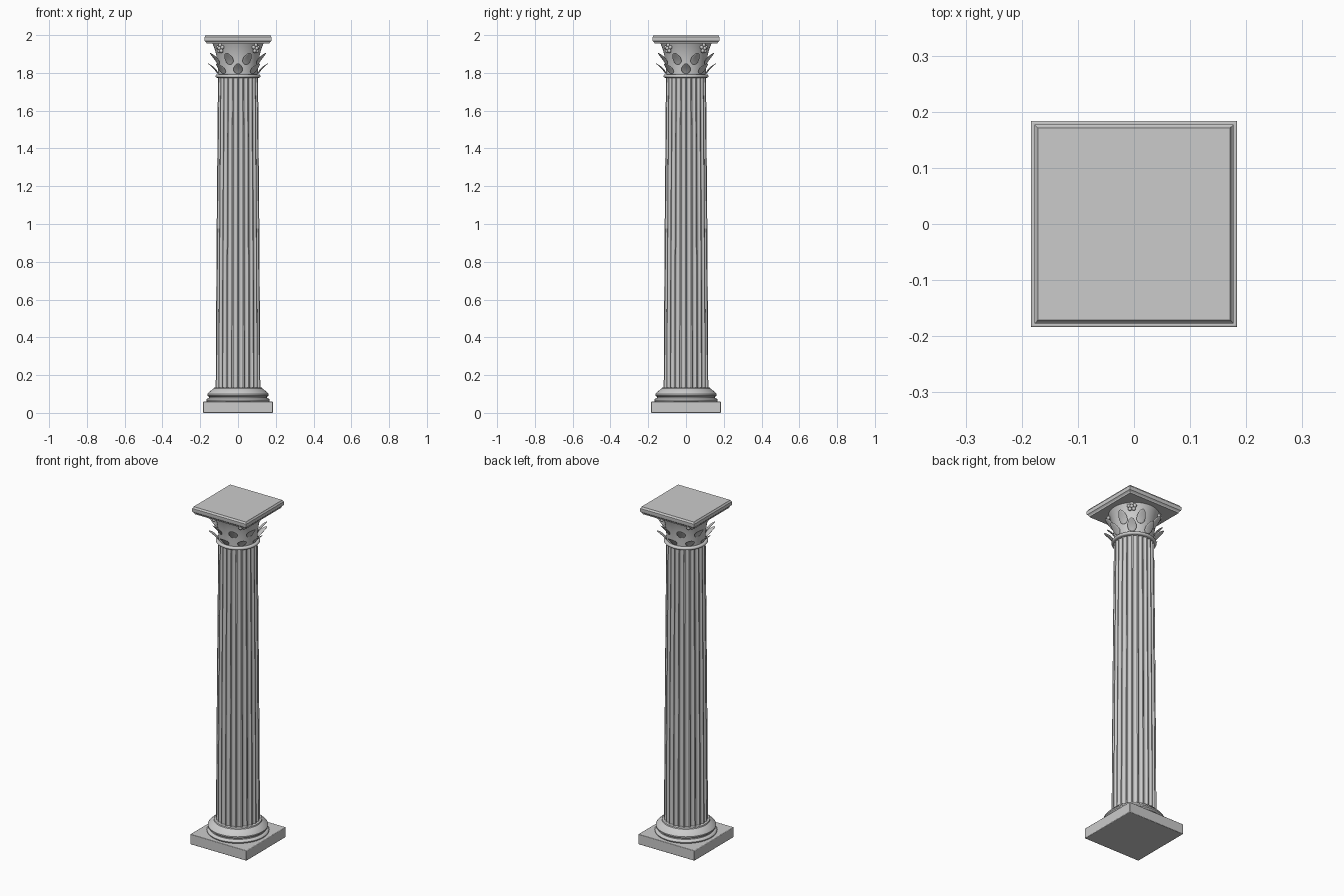
import bpy, bmesh
from math import sin, cos, pi, sqrt, radians

cube = bpy.data.objects.get("Cube")
if cube:
    bpy.data.objects.remove(cube, do_unlink=True)

stone = bpy.data.materials.new("grey_stone")
stone.use_nodes = True
COLOUR = (0.6, 0.6, 0.6, 1)
stone.diffuse_color = COLOUR
stone.node_tree.nodes["Principled BSDF"].inputs["Base Color"].default_value = COLOUR


def finish(name, bm, angle=35):
    bmesh.ops.recalc_face_normals(bm, faces=bm.faces)
    mesh = bpy.data.meshes.new(name)
    bm.to_mesh(mesh)
    bm.free()
    mesh.materials.append(stone)
    ob = bpy.data.objects.new(name, mesh)
    bpy.context.collection.objects.link(ob)
    bpy.ops.object.select_all(action='DESELECT')
    bpy.context.view_layer.objects.active = ob
    ob.select_set(True)
    bpy.ops.object.shade_smooth_by_angle(angle=radians(angle))
    return ob


def loft(name, section, profile, angle=35):
    """Stack scaled copies of a closed section along (scale, height) pairs."""
    bm = bmesh.new()
    rings = [[bm.verts.new((x * r, y * r, z)) for x, y in section] for r, z in profile]
    n = len(section)
    for low, high in zip(rings, rings[1:]):
        for i in range(n):
            j = (i + 1) % n
            bm.faces.new((low[i], low[j], high[j], high[i]))
    bm.faces.new(rings[0][::-1])
    bm.faces.new(rings[-1])
    return finish(name, bm, angle)


def fluted_section(count=24, steps=8, fillet=0.2, depth=0.085):
    """Unit circle cut by rounded grooves with narrow flat fillets between."""
    pts = []
    pitch = 2 * pi / count
    for f in range(count):
        for s in range(steps + 1):
            u = s / steps
            a = pitch * (f + fillet / 2 + (1 - fillet) * (0.5 - 0.5 * cos(pi * u)))
            r = 1 - depth * sin(pi * u)
            pts.append((r * cos(a), r * sin(a)))
    return pts


circle = [(cos(2 * pi * i / 64), sin(2 * pi * i / 64)) for i in range(64)]
square = [(-1, -1), (1, -1), (1, 1), (-1, 1)]

# Base: square plinth and moulded rings
plinth = loft("plinth", square, [(0.184, 0), (0.184, 0.06)])
bevel = plinth.modifiers.new("soft_edges", 'BEVEL')
bevel.width = 0.003
bevel.segments = 2

loft("base_moulding", circle, [
    (0.162, 0.058), (0.167, 0.063), (0.168, 0.068), (0.165, 0.074), (0.158, 0.078),
    (0.153, 0.079), (0.152, 0.085), (0.157, 0.087), (0.162, 0.092), (0.162, 0.099),
    (0.157, 0.106), (0.147, 0.115), (0.137, 0.124), (0.130, 0.128), (0.128, 0.134),
    (0.110, 0.135)])

# Fluted shaft with a gentle taper
levels = 10
shaft = []
for i in range(levels + 1):
    t = i / levels
    shaft.append((0.118 - 0.012 * t ** 1.3, 0.13 + 1.65 * t))
loft("fluted_shaft", fluted_section(), shaft, 30)

# Neck ring: half-round bead
bead = [(0.110 + 0.009 * sin(pi * i / 8), 1.783 - 0.009 * cos(pi * i / 8)) for i in range(9)]
loft("neck_ring", circle, bead)

# Flaring bell of the capital
bell = []
for i in range(11):
    t = i / 10
    bell.append((0.104 + 0.008 * t + 0.024 * t ** 3, 1.785 + 0.173 * t))
loft("capital_bell", circle, bell)

# Abacus: square slab with a coved underside and softened rim
loft("abacus", square, [(0.167, 1.955), (0.168, 1.961), (0.172, 1.966), (0.176, 1.969),
                        (0.177, 1.973), (0.177, 1.990), (0.175, 1.992), (0.172, 1.997),
                        (0.171, 2.0)], 25)


def leaf_row(name, r0, r1, z0, z1, offset, count=8):
    """Ring of oval leaves that curl outward towards their tips."""
    bm = bmesh.new()
    for k in range(count):
        a = 2 * pi * k / count + offset
        verts = bmesh.ops.create_uvsphere(bm, u_segments=14, v_segments=12, radius=1)["verts"]
        for v in verts:
            t = (v.co.z + 1) / 2
            r = r0 + (r1 - r0) * t ** 1.6 + 0.006 * v.co.x
            w = 0.024 * v.co.y * (1.1 - 0.2 * t)
            v.co = (r * cos(a) - w * sin(a), r * sin(a) + w * cos(a), z0 + (z1 - z0) * t)
    return finish(name, bm, 60)


leaf_row("lower_leaves", 0.108, 0.158, 1.795, 1.850, 0)
leaf_row("upper_leaves", 0.111, 0.160, 1.844, 1.906, pi / 8)

# Rosettes under the four corners of the abacus
bm = bmesh.new()
for k in range(4):
    a = pi / 4 + k * pi / 2
    blobs = [(0, 0, 0.010, 0.006)]
    blobs += [(0.017 * cos(p * 2 * pi / 5 + pi / 2), 0.017 * sin(p * 2 * pi / 5 + pi / 2), 0.0105, 0)
              for p in range(5)]
    for side, up, size, out in blobs:
        verts = bmesh.ops.create_uvsphere(bm, u_segments=12, v_segments=8, radius=size)["verts"]
        for v in verts:
            r = 0.134 + out + v.co.x * 0.9
            w = side + v.co.y
            v.co = (r * cos(a) - w * sin(a), r * sin(a) + w * cos(a), 1.930 + up + v.co.z)
finish("corner_rosettes", bm, 60)
